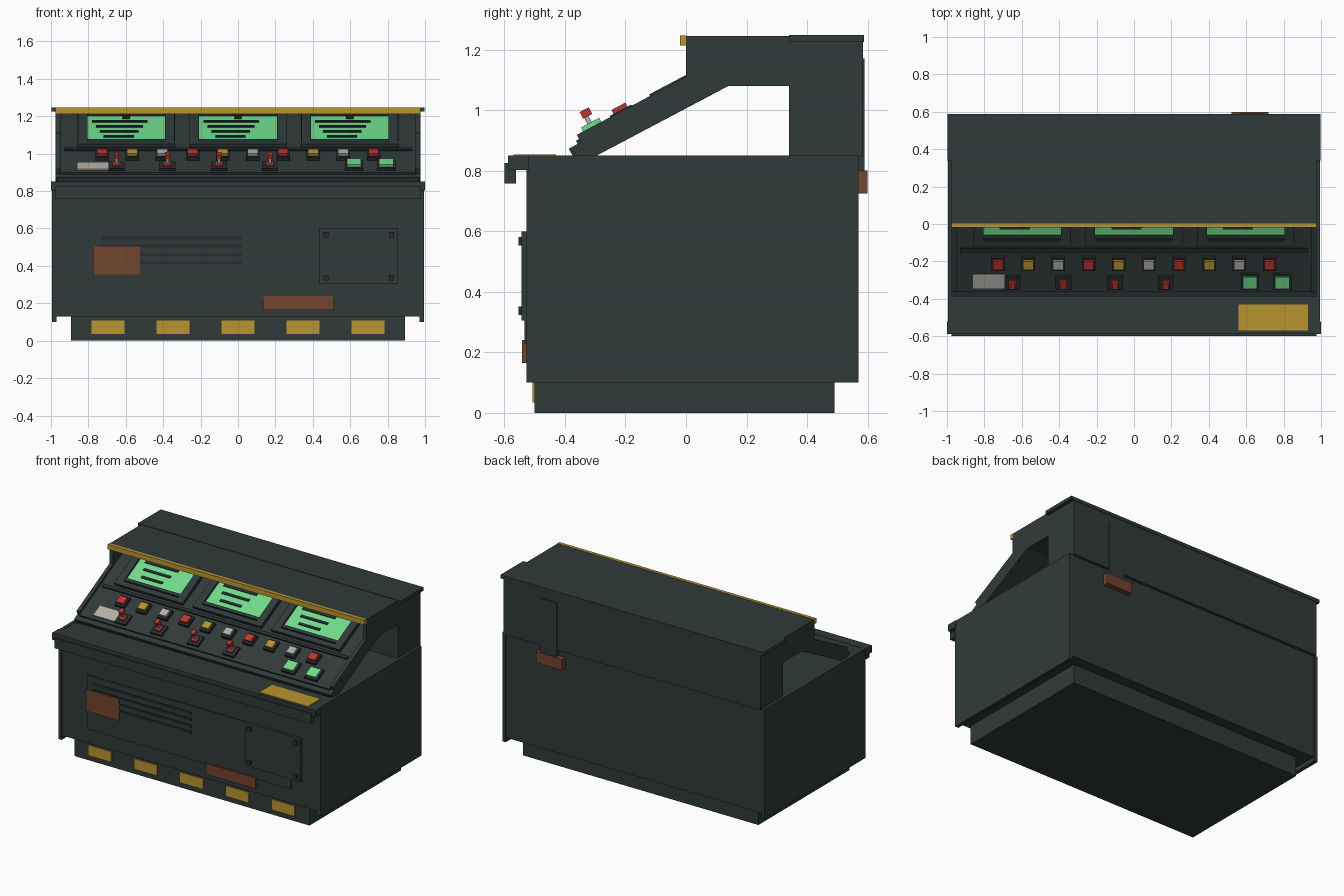
import bpy, bmesh, math
from mathutils import Matrix, Vector

if "Cube" in bpy.data.objects:
    bpy.data.objects.remove(bpy.data.objects["Cube"])


def material(name, rgb):
    m = bpy.data.materials.new(name)
    m.diffuse_color = (*rgb, 1)
    m.use_nodes = True
    m.node_tree.nodes["Principled BSDF"].inputs["Base Color"].default_value = m.diffuse_color
    return m


BODY = material("dark green grey", (0.030, 0.042, 0.042))
TRIM = material("charcoal trim", (0.019, 0.025, 0.026))
YELLOW = material("worn yellow", (0.48, 0.30, 0.028))
RUST = material("rust brown", (0.165, 0.058, 0.026))
GREEN = material("screen green", (0.16, 0.72, 0.26))
RED = material("signal red", (0.50, 0.035, 0.028))
PALE = material("pale grey", (0.45, 0.43, 0.38))

# Frame of the sloping panel: local x across, y up the slope, z out of it
ANGLE = math.atan(0.53)
SLOPE = Matrix.Translation((0, -0.387, 0.873)) @ Matrix.Rotation(ANGLE, 4, 'X')


def finish(name, bm, mat, matrix=Matrix()):
    bmesh.ops.recalc_face_normals(bm, faces=bm.faces)
    me = bpy.data.meshes.new(name)
    bm.to_mesh(me)
    bm.free()
    me.materials.append(mat)
    ob = bpy.data.objects.new(name, me)
    ob.matrix_world = matrix
    bpy.context.collection.objects.link(ob)
    return ob


def box(name, x, y, z, mat=BODY, matrix=Matrix()):
    """Box from (low, high) ranges on each axis."""
    bm = bmesh.new()
    bmesh.ops.create_cube(bm, size=1)
    for v in bm.verts:
        v.co = Vector([(r[0] + r[1]) / 2 + c * (r[1] - r[0]) for r, c in zip((x, y, z), v.co)])
    return finish(name, bm, mat, matrix)


def slope_box(name, x, s, n, mat=BODY):
    return box(name, x, s, n, mat, SLOPE)


def around(c, w):
    return (c - w / 2, c + w / 2)


def extrude_profile(name, pts, x, mat=BODY):
    """Side profile (y, z) extruded across x."""
    bm = bmesh.new()
    f = bm.faces.new([bm.verts.new((x[0], y, z)) for y, z in pts])
    r = bmesh.ops.extrude_face_region(bm, geom=[f])
    vs = [g for g in r["geom"] if isinstance(g, bmesh.types.BMVert)]
    bmesh.ops.translate(bm, verts=vs, vec=(x[1] - x[0], 0, 0))
    return finish(name, bm, mat)


# Cabinet
box("plinth", (-0.893, 0.893), (-0.50, 0.49), (0, 0.13))
box("cabinet_body", (-0.97, 0.97), (-0.525, 0.565), (0.13, 0.848))
for side in (-1, 1):
    box("side_panel", sorted((side * 0.97, side * 0.995)), (-0.527, 0.57), (0.10, 0.85))
box("desk_edge", (-1, 1), (-0.588, -0.52), (0.803, 0.85))
box("front_lip", (-0.975, 0.975), (-0.60, -0.562), (0.757, 0.825))

# Front details
box("front_panel", (-0.775, 0.775), (-0.533, -0.52), (0.23, 0.60))
for i in range(4):
    box("vent_slat", (-0.73, 0.02), (-0.539, -0.53), around(0.55 - i * 0.044, 0.016), TRIM)
box("access_hatch", (0.435, 0.855), (-0.543, -0.52), (0.305, 0.60))
for x in (0.47, 0.82):
    for z in (0.337, 0.567):
        box("hatch_bolt", around(x, 0.028), (-0.553, -0.54), around(z, 0.028), TRIM)
box("rust_patch", (-0.775, -0.525), (-0.541, -0.53), (0.355, 0.505), RUST)
box("rust_strip", (0.135, 0.51), (-0.541, -0.52), (0.165, 0.24), RUST)
for i in range(5):
    box("warning_stripe", around((i - 2) * 0.348, 0.176), (-0.507, -0.498), (0.035, 0.107), YELLOW)
box("desk_warning_plate", (0.56, 0.93), (-0.57, -0.43), (0.847, 0.854), YELLOW)

# Sloping console and hood: sealed underside, open tunnel behind it
extrude_profile("console_wedge", [(-0.387, 0.873), (-0.375, 0.85), (-0.295, 0.85), (0.14, 1.08),
                                  (0.36, 1.08), (0.36, 1.23), (0.287, 1.23)], (-0.965, 0.965))
extrude_profile("console_front_edge", [(-0.387, 0.873), (-0.358, 0.815 + 0.035), (-0.295, 0.85),
                                       (0.05, 1.033), (0.03, 1.094)], (-0.975, 0.975))
for side in (-1, 1):
    xr = sorted((side * 0.95, side * 0.975))
    slope_box("console_rail", xr, (0.045, 0.47), (-0.03, 0.028))
    extrude_profile("hood_cheek", [(0, 1.035), (0.055, 1.036), (0.14, 1.08), (0.37, 1.08),
                                   (0.37, 1.245), (0, 1.245)], xr)
box("hood_roof", (-0.972, 0.972), (0, 0.37), (1.215, 1.245))
box("hood_yellow_edge", (-0.975, 0.975), (-0.02, 0.002), (1.213, 1.247), YELLOW)
box("rear_housing", (-0.975, 0.975), (0.34, 0.585), (0.845, 1.235))
box("rear_cap", (-0.998, 0.998), (0.34, 0.588), (1.225, 1.248))
box("rear_conduit", (0.57, 0.69), (0.56, 0.59), (0.79, 1.17))
box("rust_bracket", (0.52, 0.72), (0.56, 0.60), (0.725, 0.80), RUST)

# Control panel plate and divider
slope_box("control_plate", (-0.95, 0.95), (0.033, 0.70), (-0.01, 0.012))
slope_box("panel_divider", (-0.93, 0.93), (0.278, 0.30), (0, 0.022), TRIM)

# Screens
for cx in (-0.597, 0, 0.597):
    slope_box("screen_bezel", around(cx, 0.52), (0.335, 0.70), (0, 0.018), TRIM)
    slope_box("bezel_bottom", around(cx, 0.52), (0.318, 0.352), (0, 0.034))
    slope_box("bezel_inner_bottom", around(cx, 0.45), (0.362, 0.383), (0, 0.030))
    for side in (-1, 1):
        slope_box("bezel_side", around(cx + side * 0.233, 0.05), (0.352, 0.70), (0, 0.034))
    slope_box("bezel_top", around(cx, 0.52), (0.66, 0.70), (0, 0.034))
    slope_box("bezel_clip", around(cx, 0.04), (0.63, 0.67), (0.01, 0.04), TRIM)
    slope_box("screen", around(cx, 0.415), (0.383, 0.665), (0.01, 0.021), GREEN)
    for i, s in enumerate((0.598, 0.542, 0.485, 0.427)):
        slope_box("screen_line", (cx - 0.184 + i * 0.021, cx + 0.112 - i * 0.024),
                  around(s, 0.018), (0.019, 0.026), TRIM)

# Row of push buttons
for i in range(10):
    cx = -0.727 + i * 0.1613
    slope_box("button_base", around(cx, 0.072), around(0.21, 0.08), (0, 0.032), TRIM)
    slope_box("button_cap", around(cx, 0.055), around(0.21, 0.052), (0.03, 0.047),
              (RED, YELLOW, PALE)[i % 3])

# Toggle switches
for cx in (-0.65, -0.377, -0.102, 0.17):
    slope_box("toggle_base", around(cx, 0.085), around(0.092, 0.08), (0, 0.026), TRIM)
    slope_box("toggle_collar", around(cx, 0.04), around(0.095, 0.04), (0.02, 0.036), RED)
    slope_box("toggle_stem", around(cx, 0.016), around(0.10, 0.016), (0.03, 0.07), PALE)
    slope_box("toggle_knob", around(cx, 0.028), around(0.105, 0.034), (0.065, 0.09), RED)

# Green keys and label plate
for cx in (0.62, 0.793):
    slope_box("key_base", around(cx, 0.097), around(0.102, 0.092), (0, 0.028), TRIM)
    slope_box("key_cap", around(cx, 0.076), around(0.102, 0.068), (0.026, 0.043), GREEN)
slope_box("label_plate", (-0.86, -0.69), (0.058, 0.142), (0.01, 0.019), PALE)
